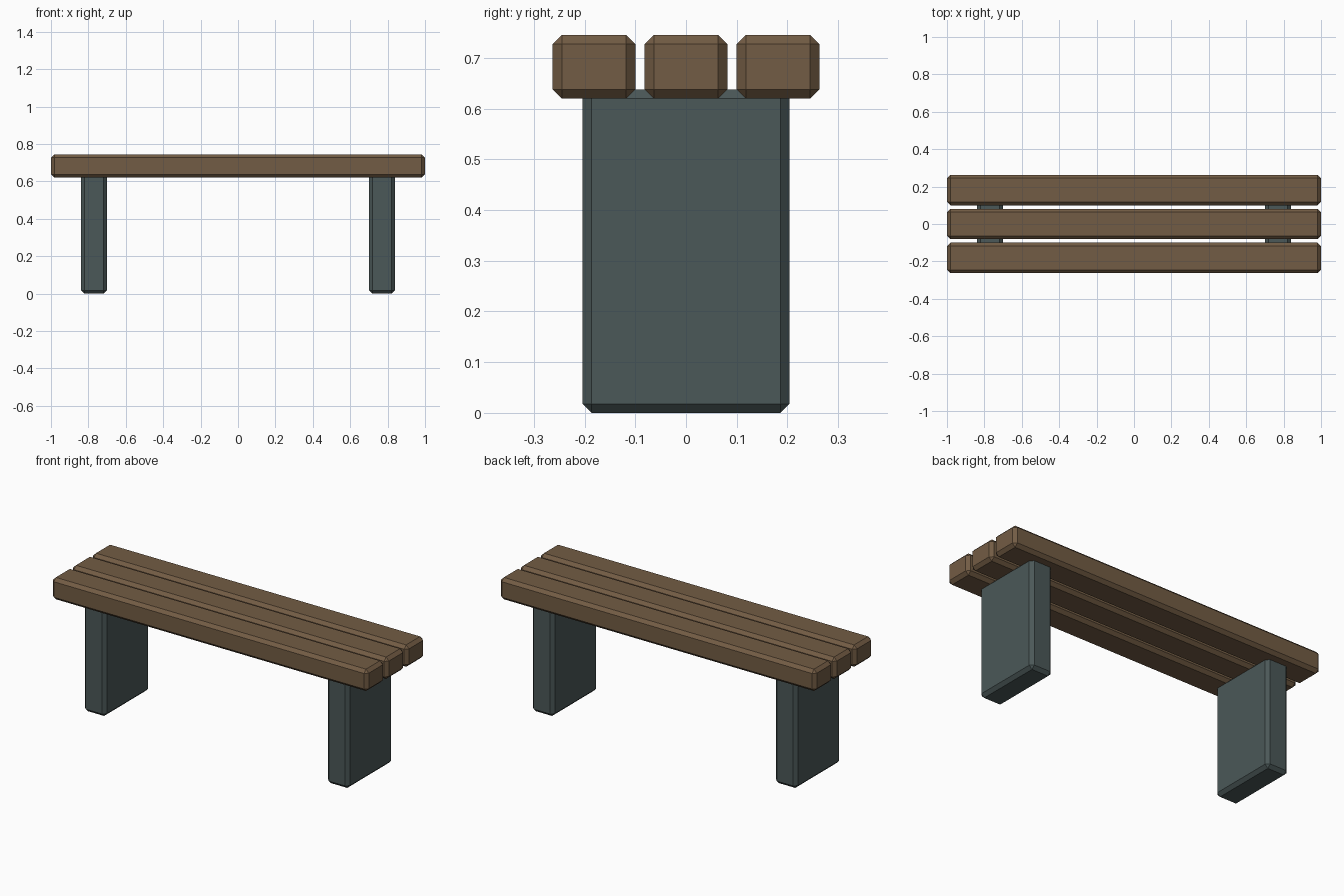
import bpy, bmesh
from mathutils import Vector

if "Cube" in bpy.data.objects:
    bpy.data.objects.remove(bpy.data.objects["Cube"])

CHAMFER = 0.018


def material(name, rgb):
    m = bpy.data.materials.new(name)
    m.diffuse_color = (*rgb, 1.0)
    m.use_nodes = True
    m.node_tree.nodes["Principled BSDF"].inputs["Base Color"].default_value = m.diffuse_color
    return m


wood = material("brown wood", (0.171, 0.107, 0.058))
stone = material("dark grey green", (0.070, 0.098, 0.098))


def chamfered_box(name, low, high, mat):
    """Box between two corners with all edges chamfered flat."""
    low, high = Vector(low), Vector(high)
    size, mid = high - low, (low + high) / 2
    bm = bmesh.new()
    bmesh.ops.create_cube(bm, size=1.0)
    bmesh.ops.scale(bm, vec=size, verts=bm.verts)
    bmesh.ops.bevel(bm, geom=bm.edges[:], offset=CHAMFER, offset_type='OFFSET',
                    segments=1, affect='EDGES', profile=0.5)
    mesh = bpy.data.meshes.new(name)
    bm.to_mesh(mesh)
    bm.free()
    mesh.materials.append(mat)
    obj = bpy.data.objects.new(name, mesh)
    obj.location = mid
    bpy.context.collection.objects.link(obj)
    return obj


# Three seat planks running along x
for label, y in (("front", -0.1815), ("middle", 0.0), ("back", 0.1815)):
    chamfered_box(label + "_seat_plank", (-1, y - 0.0815, 0.62),
                  (1, y + 0.0815, 0.745), wood)

# Two slab legs, tops sunk slightly into the planks
for label, x in (("left", -0.77), ("right", 0.77)):
    chamfered_box(label + "_leg", (x - 0.07, -0.204, 0),
                  (x + 0.07, 0.204, 0.638), stone)
